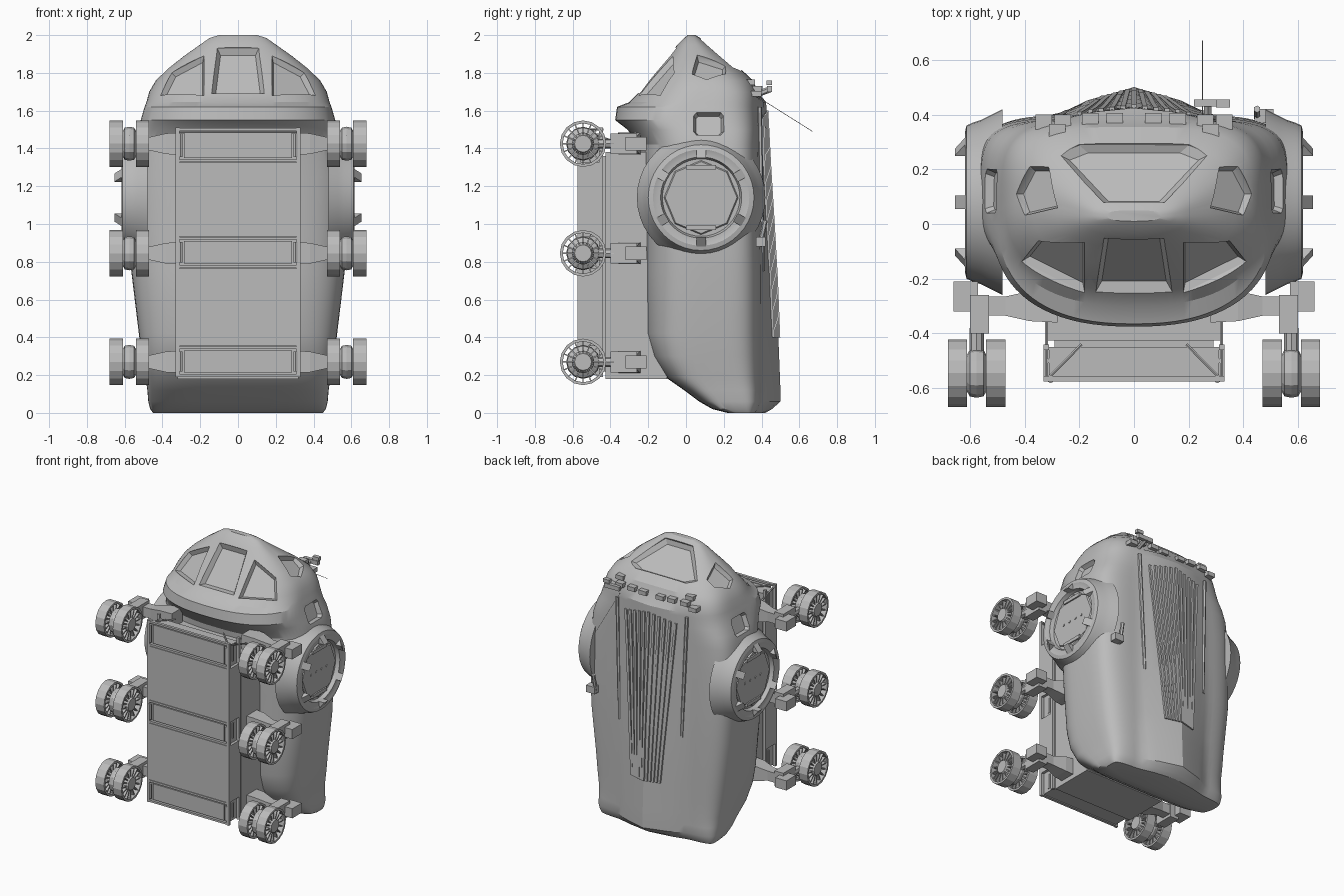
import bpy, bmesh, math
from mathutils import Vector, Matrix
from mathutils.bvhtree import BVHTree

old = bpy.data.objects.get("Cube")
if old:
    bpy.data.objects.remove(old, do_unlink=True)

grey = bpy.data.materials.new("plain_grey")
grey.use_nodes = True
grey.diffuse_color = (0.5, 0.5, 0.5, 1)
grey.node_tree.nodes["Principled BSDF"].inputs["Base Color"].default_value = (0.5, 0.5, 0.5, 1)


def finish(name, bm, smooth=None):
    """Turn a bmesh into a named object, optionally smooth shaded."""
    bmesh.ops.recalc_face_normals(bm, faces=bm.faces)
    mesh = bpy.data.meshes.new(name)
    bm.to_mesh(mesh)
    bm.free()
    mesh.materials.append(grey)
    ob = bpy.data.objects.new(name, mesh)
    bpy.context.collection.objects.link(ob)
    if smooth:
        shade(ob, smooth)
    return ob


def shade(ob, degrees):
    bpy.ops.object.select_all(action='DESELECT')
    ob.select_set(True)
    bpy.context.view_layer.objects.active = ob
    bpy.ops.object.shade_smooth_by_angle(angle=math.radians(degrees))


def loft(bm, rings, closed=False):
    """Skin a list of equal-length point rings, capping the ends unless closed."""
    rows = [[bm.verts.new(p) for p in ring] for ring in rings]
    pairs = list(zip(rows, rows[1:])) + ([(rows[-1], rows[0])] if closed else [])
    for a, b in pairs:
        for i in range(len(a)):
            j = (i + 1) % len(a)
            bm.faces.new((a[i], a[j], b[j], b[i]))
    if not closed:
        bm.faces.new(rows[0])
        bm.faces.new(rows[-1])


def lathe(bm, profile, centre, n, closed=False):
    """Spin (radius, x) points around an axis along x."""
    turn = [2 * math.pi * i / n for i in range(n)]
    loft(bm, [[(x, centre[0] + r * math.cos(t), centre[1] + r * math.sin(t)) for t in turn]
              for r, x in profile], closed=closed)


def box(bm, x, y, z):
    m = Matrix.Translation((sum(x) / 2, sum(y) / 2, sum(z) / 2)) @ Matrix.Diagonal(
        (x[1] - x[0], y[1] - y[0], z[1] - z[0], 1))
    bmesh.ops.create_cube(bm, size=1, matrix=m)


def rod(bm, a, b, r, n=6):
    a, b = Vector(a), Vector(b)
    d = b - a
    m = Matrix.Translation((a + b) / 2) @ d.to_track_quat('Z', 'Y').to_matrix().to_4x4()
    bmesh.ops.create_cone(bm, cap_ends=True, segments=n, radius1=r, radius2=r, depth=d.length, matrix=m)


# Hull sections: height, half width, front y, back y
sections = [
    (0.0, .45, .22, .37), (.02, .465, .14, .385), (.06, .475, .07, .40), (.12, .48, -.01, .40),
    (.19, .49, -.11, .40), (.30, .51, -.18, .40), (.42, .525, -.22, .40), (.75, .565, -.225, .40),
    (1.0, .575, -.225, .395), (1.25, .575, -.23, .39), (1.42, .56, -.25, .385), (1.50, .535, -.31, .385),
    (1.55, .515, -.375, .385), (1.62, .495, -.365, .385), (1.645, .485, -.30, .385), (1.70, .47, -.245, .38),
    (1.76, .435, -.20, .355), (1.82, .375, -.15, .29), (1.89, .285, -.09, .20), (1.95, .20, -.045, .12),
    (1.985, .15, -.01, .075), (2.0, .10, .01, .05)]


def section(z, w, y0, y1, n=80):
    """Squared oval: boxy at the back and foot, rounder on the belly and nose, with a spine bulge."""
    back = min(5, max(2.8, 5 - 6 * (z - 1.5)))
    belly = max(3 if z < 1.3 else 2.4, 5 - 4 * z)
    bulge = min(.1, .05 + z, .105 - .04 * z, max(0, 1.7 - z))
    ring = []
    for i in range(n):
        t = 2 * math.pi * i / n
        c, s = math.cos(t), math.sin(t)
        e = 2 / (back if s > 0 else belly)
        x = w * math.copysign(abs(c) ** e, c)
        y = (y0 + y1) / 2 + (y1 - y0) / 2 * math.copysign(abs(s) ** e, s)
        if s > 0 and abs(x) < .3:
            y += bulge * math.cos(x / .3 * math.pi / 2) ** 1.4
        ring.append((x, y, z))
    return ring


bm = bmesh.new()
loft(bm, [section(*s) for s in sections])
bmesh.ops.recalc_face_normals(bm, faces=bm.faces)
skin = BVHTree.FromBMesh(bm)
hull = finish("hull", bm)

# Recessed windows: outlines projected on the hull, then sunk to a flat floor
cut = bmesh.new()


def recess(outline, lift, ray, depth):
    hits = [skin.ray_cast(Vector(lift(a, b)), Vector(ray))[0] for a, b in outline]
    mid = sum(hits, Vector()) / len(hits)
    normal = Vector()
    for a, b in zip(hits, hits[1:] + hits[:1]):
        normal += (a - mid).cross(b - mid)
    normal.normalize()
    if normal.dot(Vector(ray)) > 0:
        normal.negate()
    flat = [p - normal * normal.dot(p - mid) for p in hits]
    loft(cut, [[mid + (p - mid) * k + normal * d for p in flat]
               for k, d in ((.84, -depth), (1, 0), (1.06, .06))])


front = lambda a, b: (a, -2, b)
above = lambda a, b: (a, b, 3)
recess([(-.14, 1.69), (.14, 1.69), (.11, 1.93), (-.11, 1.93)], front, (0, 1, 0), .03)
recess([(-.11, .08), (.11, .08), (.28, .25), (.2, .29), (-.2, .29), (-.28, .25)], above, (0, 0, -1), .025)
for s in (1, -1):
    recess([(s * .18, 1.68), (s * .41, 1.68), (s * .35, 1.8), (s * .18, 1.89)], front, (0, 1, 0), .025)
    recess([(s * .28, .06), (s * .4, .03), (s * .43, .11), (s * .38, .21), (s * .31, .21)],
           above, (0, 0, -1), .025)
    recess([(.12 + a * .08, 1.53 + b * .06) for a, b in
            ((-.8, -1), (.8, -1), (1, -.7), (1, .7), (.8, 1), (-.8, 1), (-1, .7), (-1, -.7))],
           lambda a, b: (s * 2, a, b), (-s, 0, 0), .03)
cutter = finish("window_cutter", cut)
cutter.hide_render = True
mod = hull.modifiers.new("windows", 'BOOLEAN')
mod.operation, mod.object, mod.solver = 'DIFFERENCE', cutter, 'EXACT'
bpy.context.view_layer.objects.active = hull
bpy.ops.object.modifier_apply(modifier=mod.name)
bpy.data.objects.remove(cutter, do_unlink=True)
shade(hull, 24)

# Round side hatches with a raised rim, six small lugs and a door plate
mid = Vector((0, .08, 1.14))
for s, side in ((1, "left"), (-1, "right")):
    bm = bmesh.new()
    lathe(bm, [(r, s * x) for r, x in ((.34, .48), (.315, .53), (.3, .56), (.29, .59), (.28, .612), (.255, .618),
                                       (.235, .612), (.215, .612), (.205, .585))], mid.yz, 40)
    finish(side + "_hatch_pod", bm, 30)
    bm = bmesh.new()
    lathe(bm, [(.2, s * .58), (.19, s * .595)], mid.yz, 8)
    for z in (mid.z - .16, mid.z + .16):
        box(bm, sorted((s * .58, s * .605)), (0, .16), (z - .012, z + .012))
    for i in range(4):
        rod(bm, (s * .59, i * .06 - .01, mid.z), (s * .6, i * .06 - .01, mid.z), .01)
    finish(side + "_hatch_door", bm)
    bm = bmesh.new()
    for i in range(6):
        t = math.pi * (2 * i + 1) / 6
        out = Vector((0, math.cos(t), math.sin(t)))
        along = Vector((0, -math.sin(t), math.cos(t)))
        loft(bm, [[mid + out * r + along * k + Vector((s * x, 0, 0)) for r, x in ((.28, .6), (.21, .6), (.21, .655))]
                  for k in (-.025, .025)])
    finish(side + "_hatch_lugs", bm)

# Converging slats along the back, with edge strips beside them
bm = bmesh.new()
for i in range(-5, 6):
    ends = []
    for step in range(5):
        x, z = i * (.022 + .0045 * step), .4 + step * (.3 - .002 * abs(i))
        y = skin.ray_cast(Vector((x, 2, z)), Vector((0, -1, 0)))[0].y
        ends.append([(x + a * .009, y + b, z) for a, b in ((-1, -.02), (1, -.02), (1, .01), (-1, .01))])
    loft(bm, ends)
for s in (1, -1):
    rod(bm, (s * .25, .405, .75), (s * .28, .39, 1.62), .012)
finish("back_slats", bm)

# Roof sensors, brackets, side fitting and whip antenna
bm = bmesh.new()
for s in (1, -1):
    for x, y, z in ((.07, .38, 1.71), (.16, .38, 1.715), (.26, .375, 1.715), (.33, .375, 1.69), (.28, .34, 1.75)):
        box(bm, sorted((s * (x - .03), s * (x + .03))), (y - .03, y + .025), (z - .015, z + .015))
box(bm, (.22, .34), (.43, .455), (1.7, 1.73))
box(bm, (.3, .35), (.425, .455), (1.735, 1.76))
rod(bm, (.27, .36, 1.68), (.27, .45, 1.715), .016)
rod(bm, (.25, .4, 1.66), (.25, .67, 1.49), .0015, 4)
box(bm, (.44, .51), (.37, .42), (.88, .93))
rod(bm, (.45, .39, .88), (.45, .42, 1.02), .013)
finish("roof_fittings", bm)

# Chassis tray: core, side rails, panels and cross beams
bm = bmesh.new()
box(bm, (-.31, .31), (-.555, -.45), (.2, 1.48))
box(bm, (-.32, .32), (-.425, -.1), (.18, 1.38))
box(bm, (-.29, .29), (-.46, -.4), (.22, 1.36))
for x in (-.32, .32):
    for y in (-.565, -.45):
        box(bm, (x - .01, x + .01), (y - .01, y + .01), (.19, 1.51))
for z0, z1 in ((.355, .765), (.935, 1.325)):
    box(bm, (-.33, .33), (-.575, -.45), (z0, z1))
for z0, z1 in ((.2, .345), (.775, .925), (1.335, 1.5)):
    box(bm, (-.285, .285), (-.57, -.55), (z0 + .015, z1 - .015))
    for z in (z0, z1):
        box(bm, (-.32, .32), (-.575, -.555), (z - .007, z + .007))
    for x in (-.305, .305):
        for y in (-.57, -.5):
            rod(bm, (x, y, z0 + .02), (x, y, z1 - .02), .012)
for x in (-.32, .32):
    rod(bm, (x, -.57, 1.5), (x * .6, -.44, 1.5), .006)
    rod(bm, (x, -.33, 1.42), (x, -.57, 1.5), .006)
finish("chassis", bm)

# Six twin-wheel units
for row, z in (("front", 1.425), ("middle", .845), ("rear", .27)):
    for s, side in ((1, "left"), (-1, "right")):
        hub = (-.545, z)
        bm = bmesh.new()
        for x in (.505, .645):
            a, b = s * (x - .035), s * (x + .035)
            lathe(bm, [(.123, a), (.123, b), (.108, b), (.108, a)], hub, 16, closed=True)
            lathe(bm, [(.045, a), (.06, s * x), (.045, b)], hub, 12)
            # paddle spokes
            for i in range(16):
                m = Matrix.Translation((s * x, *hub)) @ Matrix.Rotation(math.pi * i / 8, 4, 'X') \
                    @ Matrix.Translation((0, .08, 0)) @ Matrix.Diagonal((.05, .065, .007, 1))
                bmesh.ops.create_cube(bm, size=1, matrix=m)
        finish(f"{row}_{side}_wheels", bm)
        bm = bmesh.new()
        # axle and gear bulb
        rod(bm, (s * .47, *hub), (s * .68, *hub), .02, 8)
        lathe(bm, [(.05, s * .53), (.085, s * .55), (.09, s * .575), (.085, s * .6), (.05, s * .62)], hub, 12)
        # swing arm, knuckle and strut
        loft(bm, [[(s * x, a * h - .3, z + b * h) for a, b in ((-1, -1), (1, -1), (1, 1), (-1, 1))]
                  for x, h in ((.28, .06), (.38, .055), (.47, .035), (.56, .035))])
        box(bm, sorted((s * .57, s * .66)), (-.32, -.21), (z - .035, z + .035))
        box(bm, sorted((s * .53, s * .6)), (-.4, -.26), (z - .055, z + .055))
        rod(bm, (s * .575, -.38, z), (s * .575, -.54, z), .026, 8)
        finish(f"{row}_{side}_suspension", bm)
